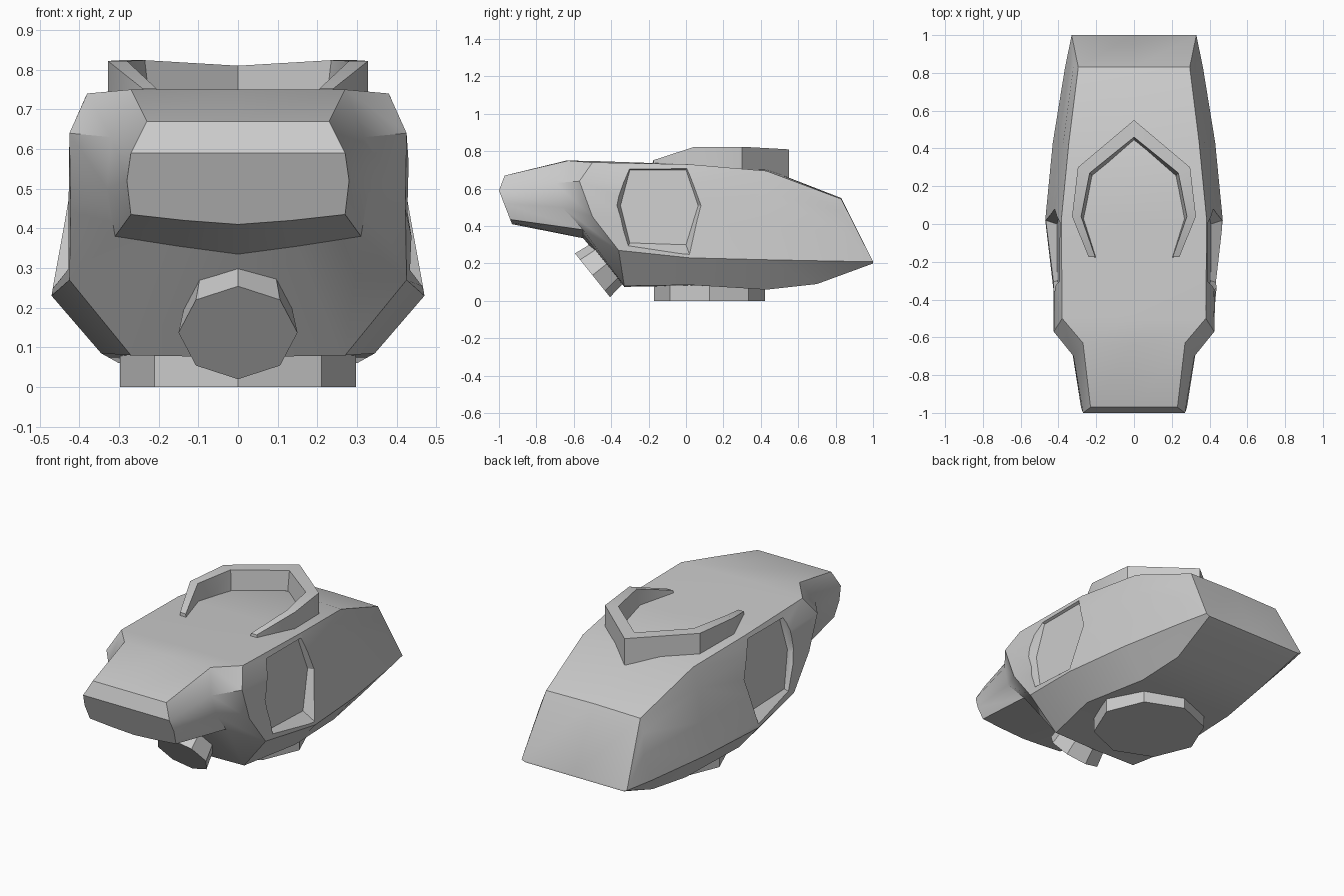
import bpy, bmesh, math
from mathutils import Vector

if "Cube" in bpy.data.objects:
    bpy.data.objects.remove(bpy.data.objects["Cube"])

grey = bpy.data.materials.new("hull grey")
grey.diffuse_color = (0.6, 0.6, 0.6, 1)
grey.use_nodes = True
grey.node_tree.nodes["Principled BSDF"].inputs["Base Color"].default_value = grey.diffuse_color


def make(name, verts, faces):
    """Mesh object with merged points and outward normals."""
    me = bpy.data.meshes.new(name)
    me.from_pydata([tuple(v) for v in verts], [], faces)
    bm = bmesh.new()
    bm.from_mesh(me)
    bmesh.ops.remove_doubles(bm, verts=bm.verts, dist=1e-4)
    bmesh.ops.recalc_face_normals(bm, faces=bm.faces)
    bm.to_mesh(me)
    bm.free()
    me.materials.append(grey)
    ob = bpy.data.objects.new(name, me)
    bpy.context.collection.objects.link(ob)
    return ob


def loft(name, rings, start_caps=None):
    """Skin closed rings of equal length and cap both ends."""
    n = len(rings[0])
    verts = [v for r in rings for v in r]
    faces = [(k * n + i, k * n + (i + 1) % n, (k + 1) * n + (i + 1) % n, (k + 1) * n + i)
             for k in range(len(rings) - 1) for i in range(n)]
    faces += start_caps or [tuple(range(n))]
    faces.append(tuple(range(len(verts) - n, len(verts))))
    return make(name, verts, faces)


def activate(ob):
    bpy.ops.object.select_all(action='DESELECT')
    ob.select_set(True)
    bpy.context.view_layer.objects.active = ob


# Hull: half sections from top centre round the side to bottom centre
halves = [
    [(0, -.97, .67), (.23, -.97, .67), (.27, -1, .59), (.28, -.973, .52),
     (.27, -.94, .435), (.135, -.934, .42), (0, -.93, .41)],
    [(0, -.64, .75), (.27, -.63, .75), (.32, -.7, .63), (.33, -.66, .5),
     (.31, -.55, .38), (.15, -.55, .355), (0, -.55, .335)],
    [(0, -.5, .748), (.38, -.5, .74), (.425, -.57, .64), (.422, -.5, .45),
     (.425, -.36, .27), (.27, -.33, .08), (0, -.33, .075)],
    [(0, .02, .73), (.385, .02, .73), (.41, .02, .62), (.44, .02, .42),
     (.47, .02, .23), (.345, .02, .085), (0, .02, .08)],
    [(0, .43, .705), (.345, .43, .695), (.375, .43, .58), (.4, .43, .4),
     (.43, .43, .22), (.3, .43, .06), (0, .43, .06)],
    [(0, .83, .55), (.295, .83, .545), (.32, .84, .47), (.337, .86, .36),
     (.365, .83, .212), (.28, .7, .09), (0, .7, .09)],
    [(0, 1, .21)] + [(.33, 1, .21)] * 4 + [(.31, 1, .2), (0, 1, .2)],
]
rings = [h + [(-x, y, z) for x, y, z in h[-2:0:-1]] for h in halves]
hull = loft("hull", rings, [(0, 1, 2, 10, 11), (2, 3, 4, 5, 6, 7, 8, 9, 10)])

# Recessed six-sided side panels, cut with bevelled walls
floor = [(-.3, .7), (-.35, .51), (-.3, .31), (0, .3), (.065, .51), (0, .7)]
rim = [(-.31, .725), (-.38, .51), (-.32, .275), (.02, .245), (.095, .51), (.02, .725)]
activate(hull)
for s in (1, -1):
    cut_rings = [[(s * (.375 + (.7 - z) * .08 + d), y, z) for y, z in outline]
                 for outline, d in ((floor, 0), (rim, .06), (rim, .2))]
    cutter = loft("panel_cutter", cut_rings)
    mod = hull.modifiers.new("panel recess", 'BOOLEAN')
    mod.operation = 'DIFFERENCE'
    mod.solver = 'EXACT'
    mod.object = cutter
    activate(hull)
    bpy.ops.object.modifier_apply(modifier=mod.name)
    bpy.data.objects.remove(cutter)


def octagon(centre, u, v, r):
    return [centre + r * (math.cos(i * math.pi / 4) * u + math.sin(i * math.pi / 4) * v)
            for i in range(8)]


# Turntable base
X, Y = Vector((1, 0, 0)), Vector((0, 1, 0))
base = loft("base_ring", [octagon(Vector((0, .125, z)), X, Y, .297) for z in (0, .12)])

# Tilted stub under the snout
axis = Vector((0, .225, .18)).normalized()
up = Vector((0, -.18, .225)).normalized()
tip = Vector((0, -.5, .137))
stub = loft("chin_stub", [octagon(tip, X, up, .15), octagon(tip + axis * .25, X, up, .115)])

# Horseshoe rail on the roof: outer and inner plan points with top height
rail = [((.24, -.175), (.205, -.175), .752), ((.328, .04), (.28, .04), .822),
        ((.297, .3), (.235, .27), .824), ((0, .55), (0, .46), .81)]
rail += [((-o[0], o[1]), (-i[0], i[1]), z) for o, i, z in rail[-2::-1]]
sections = [[(o[0], o[1], .66), (o[0], o[1], z), (i[0], i[1], z), (i[0] * .92, i[1] - .02, .66)]
            for o, i, z in rail]
guard = loft("roof_rail", sections)

# Soft shading with sharp creases
for ob in (hull, base, stub, guard):
    activate(ob)
    bpy.ops.object.shade_smooth_by_angle(angle=math.radians(30))
